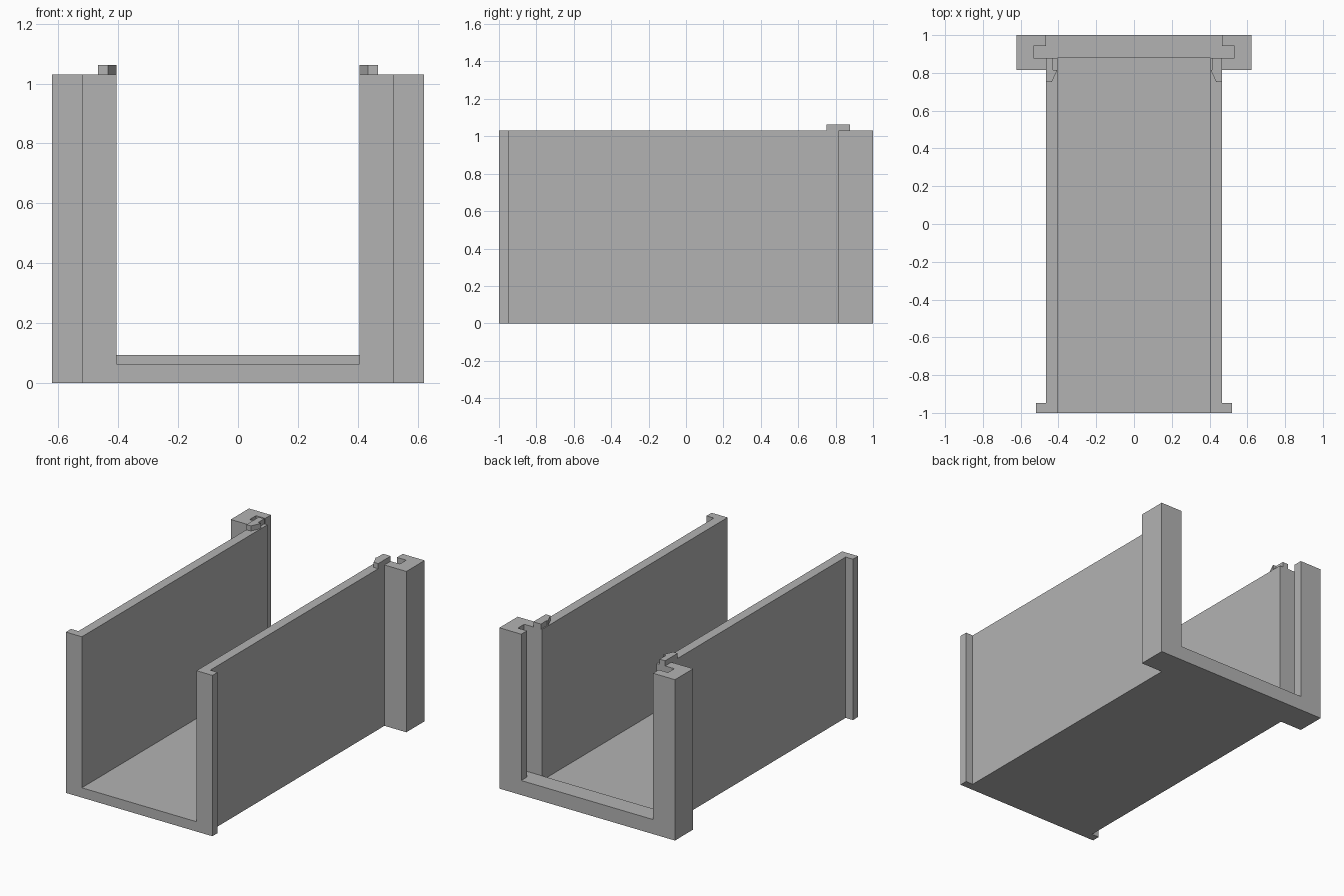
import bpy
import bmesh

cube = bpy.data.objects.get("Cube")
if cube:
    bpy.data.objects.remove(cube, do_unlink=True)

# Shared dimensions
HEIGHT = 1.03
INNER, OUTER = 0.406, 0.467      # side wall faces
FLANGE, POST, SLOT = 0.519, 0.622, 0.532
FLOOR, SILL = 0.063, 0.093       # floor heights
SLOT_Y = 0.878

grey = bpy.data.materials.new("plain grey")
grey.use_nodes = True
grey.diffuse_color = (0.45, 0.45, 0.45, 1)
bsdf = next(n for n in grey.node_tree.nodes if n.type == 'BSDF_PRINCIPLED')
bsdf.inputs["Base Color"].default_value = grey.diffuse_color


def prism(name, plan, z0, z1):
    """Extrude a plan outline from z0 to z1."""
    bm = bmesh.new()
    face = bm.faces.new([bm.verts.new((x, y, z0)) for x, y in plan])
    top = bmesh.ops.extrude_face_region(bm, geom=[face])["geom"]
    for v in top:
        if isinstance(v, bmesh.types.BMVert):
            v.co.z = z1
    bmesh.ops.recalc_face_normals(bm, faces=bm.faces)
    mesh = bpy.data.meshes.new(name)
    bm.to_mesh(mesh)
    bm.free()
    mesh.materials.append(grey)
    obj = bpy.data.objects.new(name, mesh)
    bpy.context.collection.objects.link(obj)
    return obj


def mirrored(half):
    """Close a right-hand outline with its mirror image."""
    return half + [(-x, y) for x, y in reversed(half)]


# Channel body with front flanges and rear posts
channel = prism("channel_body", mirrored([
    (FLANGE, -1), (FLANGE, -0.948), (OUTER, -0.948),
    (OUTER, 0.815), (POST, 0.815), (POST, 1)]), 0, HEIGHT)

# Trough between the walls, and the rear panel slot above a raised sill
cutters = [
    prism("trough_cutter", mirrored([(INNER, -1.1), (INNER, SLOT_Y)]), FLOOR, 1.2),
    prism("slot_cutter", mirrored([
        (SLOT, SLOT_Y), (SLOT, 0.942), (OUTER, 0.942), (OUTER, 1.1)]), SILL, 1.2),
]
for cutter in cutters:
    cutter.hide_render = True
    mod = channel.modifiers.new(cutter.name, 'BOOLEAN')
    mod.operation = 'DIFFERENCE'
    mod.solver = 'EXACT'
    mod.object = cutter

# Bake the cuts and discard the cutters
bpy.context.view_layer.update()
graph = bpy.context.evaluated_depsgraph_get()
baked = bpy.data.meshes.new_from_object(channel.evaluated_get(graph))
channel.modifiers.clear()
channel.data = baked
for cutter in cutters:
    bpy.data.objects.remove(cutter, do_unlink=True)

# Barbed clips on top of the walls, in front of the slot
for name, side, stem in (("left_clip", 1, 0.413), ("right_clip", -1, 0.428)):
    outline = [(OUTER, 0.752), (0.435, 0.752), (INNER, 0.815),
               (stem, 0.815), (stem, SLOT_Y), (OUTER, SLOT_Y)]
    prism(name, [(side * x, y) for x, y in outline], HEIGHT, 1.063)
